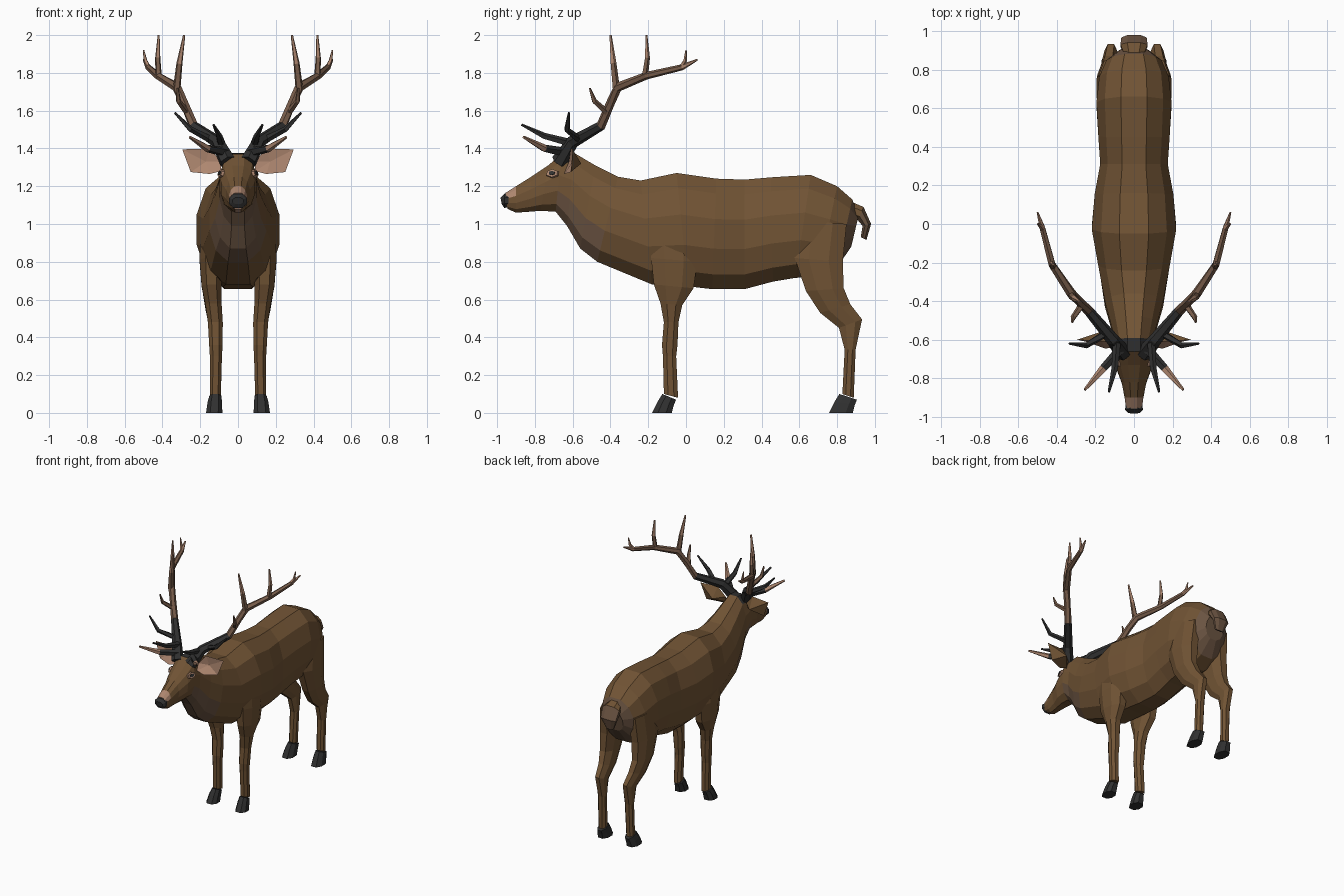
import bpy, bmesh, math
from mathutils import Vector, Matrix

if "Cube" in bpy.data.objects:
    bpy.data.objects.remove(bpy.data.objects["Cube"])


def material(name, r, g, b):
    m = bpy.data.materials.new(name)
    m.diffuse_color = (r, g, b, 1)
    m.use_nodes = True
    m.node_tree.nodes["Principled BSDF"].inputs["Base Color"].default_value = m.diffuse_color
    return m


COAT = material("coat", .165, .088, .035)
PALE = material("pale_coat", .15, .09, .055)
DARK = material("dark_horn", .03, .03, .03)
HORN = material("antler_brown", .19, .11, .07)
PINK = material("pink_tan", .42, .24, .16)
MATS = [COAT, PALE, DARK, HORN, PINK]


def finish(bm, name, mirror=False):
    bmesh.ops.recalc_face_normals(bm, faces=bm.faces)
    me = bpy.data.meshes.new(name)
    bm.to_mesh(me)
    bm.free()
    for m in MATS:
        me.materials.append(m)
    ob = bpy.data.objects.new(name, me)
    bpy.context.collection.objects.link(ob)
    if mirror:
        ob.modifiers.new("mirror", 'MIRROR').use_mirror_merge = False
    return ob


def skin(bm, rings, paint):
    """Bridge rings of points with quads and close both ends."""
    vs = [[bm.verts.new(p) for p in r] for r in rings]
    n = len(vs[0])
    for i in range(len(vs) - 1):
        for k in range(n):
            f = bm.faces.new((vs[i][k], vs[i][(k + 1) % n],
                              vs[i + 1][(k + 1) % n], vs[i + 1][k]))
            f.material_index = MATS.index(paint(i, k))
    for i, r in ((0, vs[0]), (len(vs) - 2, vs[-1])):
        bm.faces.new(r).material_index = MATS.index(paint(i, 0))


def loft(name, sections, n, paint, mirror=False, power=.8):
    """Section: y,z of one edge, y,z of the opposite edge, centre x, half width."""
    rings = []
    for ay, az, by, bz, cx, w in sections:
        ring = []
        for k in range(n):
            a = 2 * math.pi * (k + .5) / n
            t = .5 - .5 * math.cos(a) / math.cos(math.pi / n)
            s = math.sin(a)
            x = cx + w * math.copysign(abs(s) ** power, s)
            ring.append((x, ay + (by - ay) * t, az + (bz - az) * t))
        rings.append(ring)
    bm = bmesh.new()
    skin(bm, rings, paint)
    return finish(bm, name, mirror)


def tube(bm, pts, radii, colours, n=5):
    pts = [Vector(p) for p in pts]
    rings = []
    for i, p in enumerate(pts):
        t = (pts[min(i + 1, len(pts) - 1)] - pts[max(i - 1, 0)]).normalized()
        u = t.cross(Vector((1, 0, 0))).normalized()
        v = t.cross(u)
        rings.append([p + radii[i] * (u * math.cos(2 * math.pi * k / n)
                                      + v * math.sin(2 * math.pi * k / n))
                      for k in range(n)])
    skin(bm, rings, lambda i, k: colours[i])


# Body, neck and head in one loft, rump to muzzle
body = [
    (.915, 1.05, .875, .88, 0, .08), (.88, 1.13, .80, .77, 0, .145),
    (.80, 1.20, .70, .72, 0, .185), (.66, 1.26, .58, .715, 0, .20),
    (.45, 1.247, .46, .695, 0, .19), (.31, 1.235, .31, .655, 0, .18),
    (.16, 1.24, .14, .655, 0, .21), (-.05, 1.27, .01, .67, 0, .225),
    (-.24, 1.23, -.18, .68, 0, .19), (-.36, 1.25, -.47, .80, 0, .155),
    (-.48, 1.31, -.56, .87, 0, .125), (-.59, 1.375, -.63, .99, 0, .10),
    (-.66, 1.37, -.69, 1.065, 0, .10), (-.73, 1.31, -.77, 1.07, 0, .092),
    (-.82, 1.25, -.83, 1.065, 0, .065), (-.90, 1.20, -.90, 1.06, 0, .05),
    (-.955, 1.165, -.945, 1.08, 0, .043)]


def body_paint(i, k):
    side = min(k, 10 - k) if k < 11 else -1      # -1 on top, 5 underneath
    if i == 15:
        return PINK if side <= 1 or side == 5 else COAT
    if i == 11 and side <= 0:
        return DARK
    if (9 <= i <= 11 and side >= 3) or i == 0:
        return PALE
    return COAT


loft("body_and_head", body, 12, body_paint)

# Dark nose
loft("nose", [(-.925, 1.165, -.925, 1.09, 0, .043), (-.962, 1.16, -.962, 1.085, 0, .05),
              (-.982, 1.14, -.975, 1.105, 0, .03)], 8, lambda i, k: DARK)

# Short tail
loft("tail", [(.87, 1.12, .87, 1.03, 0, .05), (.94, 1.09, .91, 1.02, 0, .075),
              (.98, 1.0, .935, .99, 0, .07), (.955, .915, .925, .93, 0, .035)],
     8, lambda i, k: PALE if i else COAT)

# Legs and hooves
loft("front_legs", [
    (-.19, 1.0, .04, 1.0, .14, .06), (-.185, .82, .06, .80, .14, .068),
    (-.17, .68, .04, .66, .14, .056), (-.135, .58, -.02, .57, .13, .046),
    (-.117, .48, -.04, .48, .12, .042), (-.127, .36, -.045, .36, .117, .038),
    (-.122, .30, -.052, .30, .117, .034), (-.117, .10, -.042, .08, .12, .031)],
    8, lambda i, k: COAT, True)
loft("hind_legs", [
    (.60, 1.02, .85, 1.0, .125, .06), (.575, .82, .83, .80, .135, .062),
    (.635, .645, .835, .66, .14, .052), (.71, .53, .87, .575, .13, .044),
    (.81, .45, .932, .495, .12, .036), (.84, .335, .898, .335, .117, .034),
    (.828, .10, .888, .08, .12, .031)],
    8, lambda i, k: COAT, True)
for name, front, back in (("front_hooves", -.18, -.075), ("hind_hooves", .757, .883)):
    loft(name, [(front + .055, .10, back + .022, .07, .12, .034),
                (front + .03, .06, back + .01, .04, .123, .041),
                (front, 0, back, 0, .126, .046)], 8, lambda i, k: DARK, True)

# Ears: a leaf rim with a pink hollow in front and a coat-coloured back
rim = [(.09, -.62, 1.33), (.15, -.61, 1.40), (.295, -.60, 1.395),
       (.25, -.61, 1.275), (.15, -.645, 1.265), (.09, -.64, 1.28)]
bm = bmesh.new()
edge = [bm.verts.new(p) for p in rim]
for centre, mat in (((.17, -.60, 1.33), PINK), ((.16, -.555, 1.32), COAT)):
    c = bm.verts.new(centre)
    for k in range(6):
        f = bm.faces.new((edge[k], edge[(k + 1) % 6], c))
        f.material_index = MATS.index(mat)
finish(bm, "ears", True)

# Eyes: pink lid with a dark pupil
bm = bmesh.new()
turn = Vector((.9, -.3, .3)).to_track_quat('Z', 'Y').to_matrix().to_4x4()
for size, depth, mat in ((.042, .03, PINK), (.022, .04, DARK)):
    old = set(bm.faces)
    bmesh.ops.create_cone(bm, cap_ends=True, segments=6, radius1=size, radius2=size * .8,
                          depth=depth, matrix=Matrix.Translation((.083, -.705, 1.265))
                          @ turn @ Matrix.Diagonal((1, .65, 1, 1)))
    for f in set(bm.faces) - old:
        f.material_index = MATS.index(mat)
finish(bm, "eyes", True)

# Antlers: main beam plus tines
D, H, P = DARK, HORN, PINK
bm = bmesh.new()
tube(bm, [(.055, -.67, 1.33), (.11, -.60, 1.435), (.235, -.45, 1.52), (.285, -.40, 1.64),
          (.325, -.36, 1.725), (.425, -.21, 1.785), (.475, -.02, 1.83), (.50, .06, 1.87)],
     [.045, .034, .026, .023, .025, .02, .016, .005], [D, D, H, H, H, H, P], 6)
for pts, r, cols in (
    ([(.07, -.65, 1.38), (.16, -.75, 1.40), (.255, -.86, 1.46)], .026, [D, P]),
    ([(.09, -.62, 1.43), (.10, -.75, 1.465), (.13, -.87, 1.525)], .022, [D, D]),
    ([(.15, -.57, 1.45), (.25, -.63, 1.50), (.335, -.62, 1.59)], .02, [D, D]),
    ([(.27, -.42, 1.59), (.315, -.485, 1.65), (.32, -.51, 1.72)], .018, [H, H]),
    ([(.325, -.37, 1.71), (.31, -.385, 1.85), (.285, -.40, 2.0)], .021, [H, P]),
    ([(.42, -.22, 1.775), (.425, -.205, 1.88), (.42, -.21, 2.0)], .018, [H, P]),
    ([(.47, -.03, 1.825), (.49, -.005, 1.865), (.50, 0, 1.92)], .013, [P, P]),
):
    tube(bm, pts, [r, r * .8, r * .3], cols)
finish(bm, "antlers", True)
